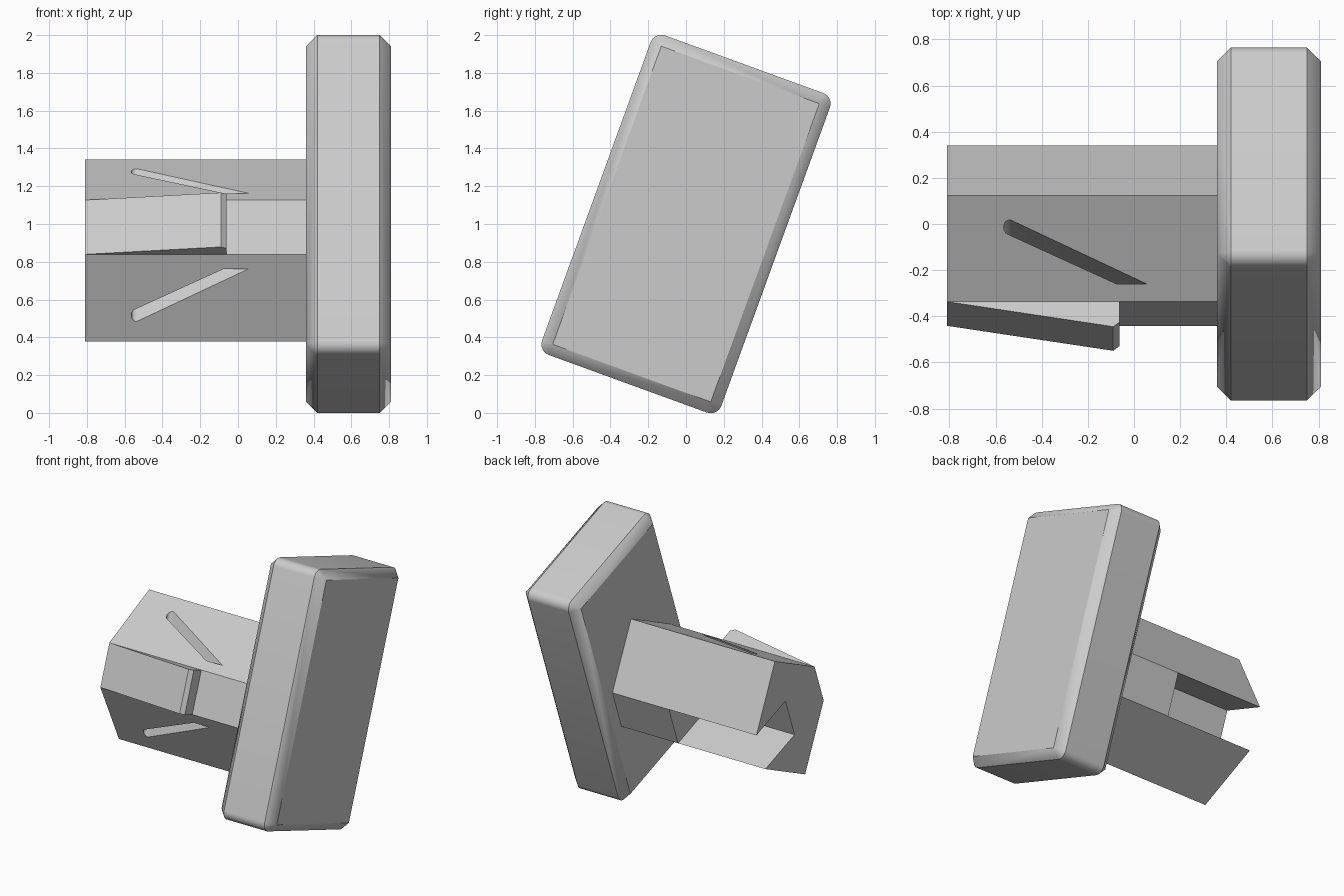
import bpy, bmesh
from math import radians, sin, cos, pi
from mathutils import Vector

cube = bpy.data.objects.get("Cube")
if cube:
    bpy.data.objects.remove(cube, do_unlink=True)

grey = bpy.data.materials.new("light_grey")
grey.use_nodes = True
colour = (0.6, 0.6, 0.6, 1)
grey.diffuse_color = colour
grey.node_tree.nodes["Principled BSDF"].inputs["Base Color"].default_value = colour

MID = -0.149    # height of the stem's middle line, in the tilted frame
HALF = 0.153    # half width of its flat front and of its channel


def finish(name, bm):
    """Turn the mesh into an object, tilted about the x axis."""
    bmesh.ops.recalc_face_normals(bm, faces=bm.faces)
    mesh = bpy.data.meshes.new(name)
    bm.to_mesh(mesh)
    bm.free()
    mesh.materials.append(grey)
    ob = bpy.data.objects.new(name, mesh)
    bpy.context.collection.objects.link(ob)
    ob.location.z = 1
    ob.rotation_euler.x = radians(-20)
    return ob


def prism(name, outline, step):
    """Extrude a flat outline along a vector."""
    bm = bmesh.new()
    base = bm.faces.new([bm.verts.new(p) for p in outline])
    new = bmesh.ops.extrude_face_region(bm, geom=[base], use_keep_orig=True)
    verts = [g for g in new["geom"] if isinstance(g, bmesh.types.BMVert)]
    bmesh.ops.translate(bm, verts=verts, vec=step)
    return finish(name, bm)


def activate(ob):
    bpy.ops.object.select_all(action='DESELECT')
    ob.select_set(True)
    bpy.context.view_layer.objects.active = ob


def cut(ob, cutter):
    bpy.context.view_layer.update()
    mod = ob.modifiers.new("cut", 'BOOLEAN')
    mod.operation = 'DIFFERENCE'
    mod.solver = 'EXACT'
    mod.object = cutter
    activate(ob)
    bpy.ops.object.modifier_apply(modifier=mod.name)
    bpy.data.objects.remove(cutter, do_unlink=True)


# Head plate: rounded corners, chamfered on both faces
bm = bmesh.new()
R, STEPS = 0.06, 8
for sy in (-1, 1):
    for sz in (-1, 1):
        y, z = sy * 0.445, sz * 0.84
        for x in (0.36, 0.81):
            bm.verts.new((x, y, z))
        for x in (0.42, 0.75):
            for i in range(STEPS + 1):
                a = pi / 2 * i / STEPS
                bm.verts.new((x, y + sy * R * cos(a), z + sz * R * sin(a)))
bmesh.ops.convex_hull(bm, input=bm.verts)
bmesh.ops.dissolve_limit(bm, angle_limit=radians(1), verts=bm.verts, edges=bm.edges)
plate = finish("head_plate", bm)

# Stem: six-sided bar, slightly sunk into the plate
half_section = [(-0.36, HALF), (0, 0.513), (0.36, HALF)]
section = half_section + [(y, -z) for y, z in reversed(half_section)]
stem = prism("stem", [(-0.81, y, MID + z) for y, z in section], (1.19, 0, 0))

# Open channel along the back of the stem
channel = [(-0.9, 0), (-0.1, 0), (-0.1, 0.5), (-0.9, 0.5)]
cut(stem, prism("channel_cutter", [(x, y, MID - HALF) for x, y in channel],
                (0, 0, 2 * HALF)))

# Slanted relief slit through the stem, round at one end and pointed at the other
slit = [(-0.075, -0.3), (0.056, -0.3)]
for i in range(9):
    a = radians(70) + pi * i / 8
    slit.append((-0.54 + 0.025 * cos(a), -0.108 + 0.025 * sin(a)))
cut(stem, prism("slit_cutter", [(x, y, MID - 0.7) for x, y in slit], (0, 0, 1.4)))

# Ramped latch on the front of the stem
ramp = [(-0.81, -0.36), (-0.09, -0.475), (-0.062, -0.453), (-0.062, -0.35), (-0.8, -0.35)]
latch = prism("latch", [(x, y, MID - HALF) for x, y in ramp], (0, 0, 2 * HALF))

for ob in (plate, stem, latch):
    activate(ob)
    bpy.ops.object.shade_smooth_by_angle(angle=radians(30))
